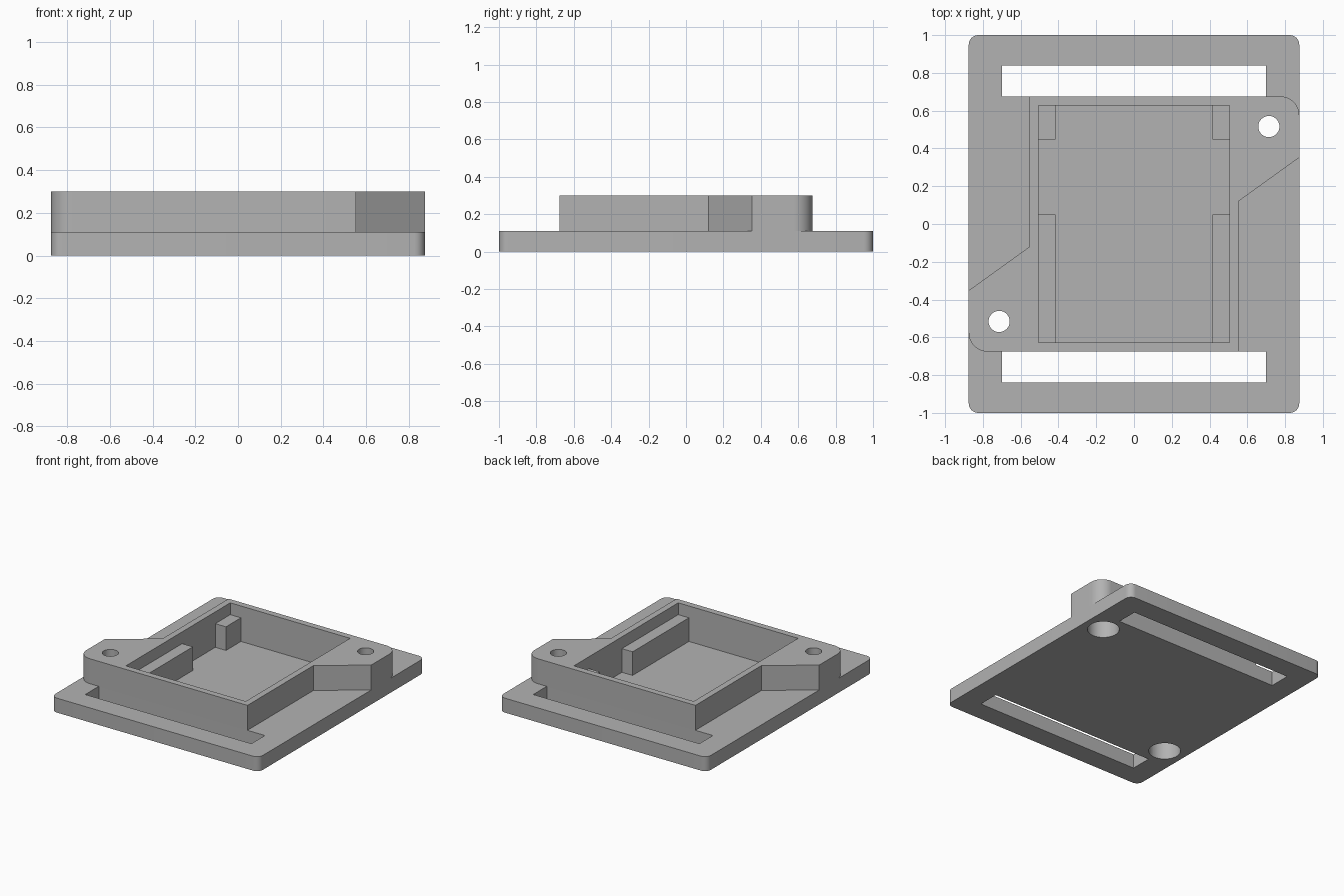
import bpy, bmesh
from math import sin, cos, pi

cube = bpy.data.objects.get("Cube")
if cube:
    bpy.data.objects.remove(cube, do_unlink=True)

# Single grey plastic
grey = bpy.data.materials.new("grey plastic")
grey.use_nodes = True
COLOUR = (0.45, 0.45, 0.45, 1)
grey.diffuse_color = COLOUR
grey.node_tree.nodes["Principled BSDF"].inputs["Base Color"].default_value = COLOUR

# Main heights
FLOOR, PLATE_TOP, RIB_TOP, RIM = 0.03, 0.11, 0.21, 0.30


def prism(name, points, z0, z1):
    """Extrude a counter-clockwise outline from z0 to z1."""
    bm = bmesh.new()
    face = bm.faces.new([bm.verts.new((x, y, z0)) for x, y in points])
    top = bmesh.ops.extrude_face_region(bm, geom=[face])["geom"]
    moved = [v for v in top if isinstance(v, bmesh.types.BMVert)]
    bmesh.ops.translate(bm, vec=(0, 0, z1 - z0), verts=moved)
    bmesh.ops.recalc_face_normals(bm, faces=bm.faces)
    mesh = bpy.data.meshes.new(name)
    bm.to_mesh(mesh)
    bm.free()
    mesh.materials.append(grey)
    obj = bpy.data.objects.new(name, mesh)
    bpy.context.collection.objects.link(obj)
    return obj


def arc(cx, cy, r, start, sweep, steps):
    return [(cx + r * cos(start + sweep * i / steps),
             cy + r * sin(start + sweep * i / steps)) for i in range(steps + 1)]


def rect(x0, x1, y0, y1):
    return [(x0, y0), (x1, y0), (x1, y1), (x0, y1)]


def circle(cx, cy, r):
    return arc(cx, cy, r, 0, 2 * pi, 48)[:-1]


def turned(points):
    """The outline followed by its half-turn copy."""
    return points + [(-x, -y) for x, y in points]


# Rounded base plate
plate_points = turned(arc(0.825, 0.95, 0.05, 0, pi / 2, 8)
                      + arc(-0.825, 0.95, 0.05, pi / 2, pi / 2, 8))
plate = prism("base_plate", plate_points, 0, PLATE_TOP)

# Raised housing with two opposite screw ears
housing_half = [(0.553, -0.676), (0.553, 0.12), (0.875, 0.352)]
housing_half += arc(0.775, 0.576, 0.1, 0, pi / 2, 12)
housing = prism("housing", turned(housing_half), PLATE_TOP, RIM)

# Cutters: pocket, strap slots, screw holes and their wide counterbores
cutters = [prism("pocket_cutter", rect(-0.505, 0.505, -0.628, 0.628), FLOOR, 0.5)]
for side in (-1, 1):
    ys = sorted((side * 0.676, side * 0.839))
    cutters.append(prism("slot_cutter", rect(-0.70, 0.70, *ys), -0.1, PLATE_TOP + 0.05))
    cx, cy = side * 0.714, side * 0.516
    cutters.append(prism("hole_cutter", circle(cx, cy, 0.056), -0.1, 0.5))
    cutters.append(prism("counterbore_cutter", circle(cx, cy, 0.112), -0.1, 0.2))

for part in (plate, housing):
    for cutter in cutters:
        if part is housing and cutter.name.startswith("slot"):
            continue
        mod = part.modifiers.new(cutter.name, "BOOLEAN")
        mod.operation = "DIFFERENCE"
        mod.solver = "EXACT"
        mod.object = cutter
    bpy.ops.object.select_all(action="DESELECT")
    part.select_set(True)
    bpy.context.view_layer.objects.active = part
    for mod in list(part.modifiers):
        bpy.ops.object.modifier_apply(modifier=mod.name)
    bpy.ops.object.shade_smooth_by_angle(angle=pi / 6)

for cutter in cutters:
    bpy.data.objects.remove(cutter, do_unlink=True)

# Support ribs along both pocket walls
for side, label in ((-1, "right"), (1, "left")):
    xs = sorted((side * 0.415, side * 0.505))
    prism(label + "_long_rib", rect(*xs, -0.628, 0.05), FLOOR, RIB_TOP)
    prism(label + "_short_rib", rect(*xs, 0.448, 0.628), FLOOR, RIB_TOP)
